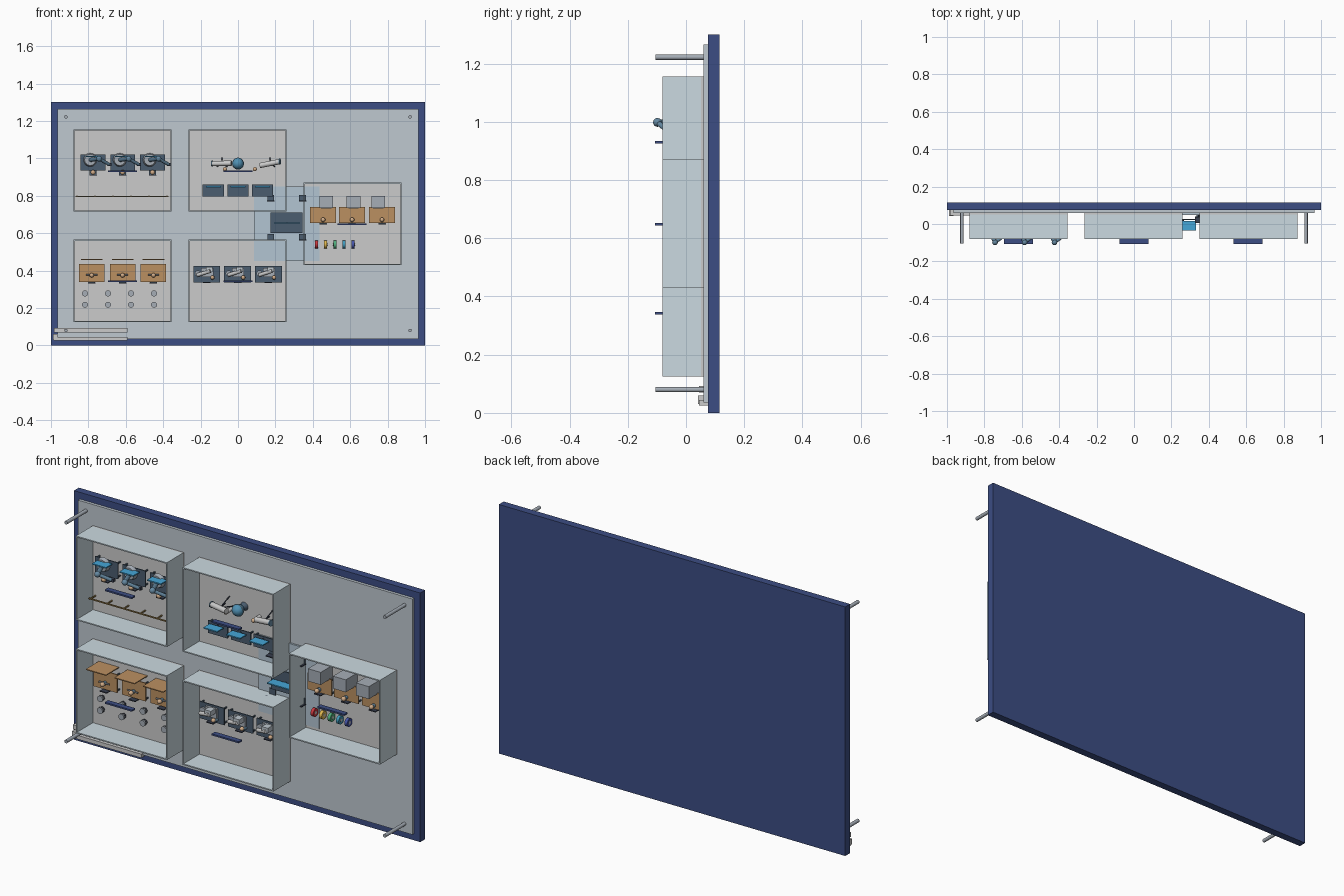
import bpy, math
from mathutils import Vector


def mat(name, r, g, b, a=1.0):
    m = bpy.data.materials.new(name)
    m.diffuse_color = (r, g, b, a)
    return m


NAVY = mat("navy", 0.045, 0.075, 0.23)
PANEL = mat("panel", 0.52, 0.58, 0.63)
GLASS = mat("wall_glass", 0.60, 0.70, 0.75, 0.9)
PAD = mat("pad_glass", 0.45, 0.56, 0.65, 0.5)
FLOOR = mat("floor", 0.72, 0.71, 0.70)
SLATE = mat("slate", 0.07, 0.11, 0.16)
DARK = mat("dark", 0.04, 0.05, 0.08)
WOOD = mat("wood", 0.50, 0.28, 0.12)
CYAN = mat("cyan", 0.06, 0.38, 0.68)
STEEL = mat("steel", 0.38, 0.42, 0.47)
BLUE = mat("steel_blue", 0.13, 0.25, 0.36)
GLOBE = mat("globe_blue", 0.08, 0.28, 0.45)
WHITE = mat("white", 0.85, 0.85, 0.83)
TAN = mat("tan", 0.65, 0.42, 0.25)
BRASS = mat("brass", 0.30, 0.20, 0.07)


def finish(ob, name, m):
    ob.name = name
    ob.data.materials.append(m)
    return ob


def box(name, x0, x1, y0, y1, z0, z1, m):
    bpy.ops.mesh.primitive_cube_add(size=1, location=((x0+x1)/2, (y0+y1)/2, (z0+z1)/2))
    ob = bpy.context.object
    ob.scale = (x1-x0, y1-y0, z1-z0)
    bpy.ops.object.transform_apply(location=False, rotation=False, scale=True)
    return finish(ob, name, m)


def rod(name, p, q, r, m, r2=None, n=20):
    p, q = Vector(p), Vector(q)
    d = q - p
    bpy.ops.mesh.primitive_cone_add(vertices=n, radius1=r, radius2=r if r2 is None else r2,
                                    depth=d.length, location=(p+q)/2)
    ob = bpy.context.object
    ob.rotation_euler = d.to_track_quat('Z', 'Y').to_euler()
    bpy.ops.object.shade_smooth_by_angle()
    return finish(ob, name, m)


def ball(name, c, r, m):
    bpy.ops.mesh.primitive_uv_sphere_add(segments=20, ring_count=12, radius=r, location=c)
    bpy.ops.object.shade_smooth()
    return finish(bpy.context.object, name, m)


def ring(name, c, r, t, m, axis='Y'):
    rot = (math.pi/2, 0, 0) if axis == 'Y' else (0, math.pi/2, 0)
    bpy.ops.mesh.primitive_torus_add(location=c, rotation=rot, major_radius=r, minor_radius=t,
                                     major_segments=24, minor_segments=8)
    bpy.ops.object.shade_smooth()
    return finish(bpy.context.object, name, m)


FY = 0.052  # room floor level; "up" inside the rooms is -y


def room(name, x0, z0):
    x1, z1, t = x0+0.525, z0+0.44, 0.006
    box(name+"_floor", x0, x1, FY, 0.062, z0, z1, FLOOR)
    for i, (a, b, c, d) in enumerate(((x0, x0+t, z0, z1), (x1-t, x1, z0, z1),
                                      (x0+t, x1-t, z0, z0+t), (x0+t, x1-t, z1-t, z1))):
        box(f"{name}_wall_{i}", a, b, -0.08, FY, c, d, GLASS)


def desk(x0, x1, z0, z1, m):
    box("desk_top", x0, x1, 0.022, 0.028, z0, z1, m)
    for x in (x0+0.004, x1-0.010):
        for z in (z0+0.004, z1-0.010):
            box("desk_leg", x, x+0.006, 0.028, FY, z, z+0.006, SLATE)


def chair(x, z):
    box("chair_seat", x-0.018, x+0.018, 0.034, 0.039, z, z+0.03, SLATE)
    box("chair_back", x-0.02, x+0.02, 0.005, 0.039, z-0.005, z, DARK)
    rod("chair_post", (x, 0.039, z+0.015), (x, FY, z+0.015), 0.004, DARK)


def monitor(x, z, w=0.08, top=-0.04, bot=0.012):
    box("monitor", x-w/2, x+w/2, top, bot, z-0.003, z+0.003, CYAN)
    rod("monitor_stand", (x, bot, z), (x, 0.022, z), 0.004, DARK)


def sign(x, z):
    box("hanging_sign", x-0.078, x+0.078, -0.106, -0.078, z-0.004, z+0.004, NAVY)


# backing board, panel and corner posts
box("backing_board", -1, 1, 0.075, 0.115, 0, 1.3, NAVY)
box("base_panel", -0.965, 0.965, 0.06, 0.076, 0.035, 1.265, PANEL)
for x in (-0.92, 0.92):
    for z in (0.08, 1.222):
        rod("corner_post", (x, -0.105, z), (x, 0.06, z), 0.009, STEEL)

# legend bars in the lower corner
box("legend_bar_upper", -0.985, -0.59, 0.045, 0.075, 0.070, 0.093, FLOOR)
box("legend_bar_lower", -0.985, -0.59, 0.045, 0.075, 0.025, 0.045, FLOOR)
box("legend_end", -0.988, -0.965, 0.042, 0.075, 0.03, 0.06, WHITE)

# five open rooms
for n, x, z in (("robot_room", -0.88, 0.715), ("sky_room", -0.265, 0.715), ("print_room", 0.35, 0.43),
                ("craft_room", -0.88, 0.125), ("scope_room", -0.265, 0.125)):
    room(n, x, z)
for x, z in ((-0.617, 0.93), (0, 0.93), (0.61, 0.648), (-0.617, 0.342), (0, 0.342)):
    sign(x, z)

# robot room: desks with turntables, arms and screens
for x in (-0.775, -0.617, -0.457):
    desk(x-0.066, x+0.066, 0.935, 1.02, SLATE)
    rod("arm_base", (x-0.015, 0.022, 0.992), (x-0.015, 0.002, 0.992), 0.036, STEEL, 0.030)
    monitor(x, 1.010)
    rod("arm_lower", (x-0.012, 0.005, 0.992), (x+0.032, -0.098, 0.998), 0.011, BLUE)
    ball("arm_elbow", (x+0.032, -0.098, 0.998), 0.015, BLUE)
    rod("arm_upper", (x+0.032, -0.098, 0.998), (x+0.085, -0.06, 0.968), 0.009, BLUE)
    box("arm_gripper", x+0.078, x+0.098, -0.062, -0.045, 0.958, 0.974, DARK)
    chair(x, 0.912)
    ball("worker_head", (x, 0.0, 0.925), 0.013, TAN)
    rod("worker_body", (x, 0.034, 0.925), (x, 0.008, 0.925), 0.011, BLUE)

# barrier rail in the robot room
box("barrier_rail", -0.868, -0.372, 0.008, 0.014, 0.794, 0.800, BRASS)
for i in range(6):
    x = -0.86 + i*0.096
    rod("barrier_post", (x, 0.012, 0.797), (x, FY, 0.797), 0.004, BRASS, n=10)

# sky room: telescopes, globe and screen desks
for sx, x0, z0, x1, z1 in ((-0.085, -0.135, 0.972, -0.035, 0.974), (0.17, 0.118, 0.962, 0.22, 0.982)):
    rod("telescope_tube", (x0, -0.02, z0), (x1, -0.045, z1), 0.014, WHITE)
    d = 1 if sx > 0 else -1
    e = (x1, -0.045, z1) if d > 0 else (x0, -0.02, z0)
    rod("telescope_cap", e, (e[0]+d*0.006, e[1]-d*0.0015, e[2]), 0.016, BLUE)
    for k in range(3):
        a = k*2*math.pi/3 + math.pi/2
        rod("tripod_leg", (sx, -0.025, 0.972),
            (sx+0.03*math.cos(a), FY, 0.972+0.03*math.sin(a)), 0.003, DARK, n=10)
ball("globe", (0, 0.0, 0.972), 0.03, GLOBE)
ring("globe_band", (0, 0.0, 0.972), 0.03, 0.002, STEEL)
rod("globe_stand", (0, 0.028, 0.972), (0, FY, 0.972), 0.012, SLATE, 0.022)
for x in (-0.07, 0.09):
    ball("visitor_head", (x, 0.0, 0.942), 0.011, TAN)
    rod("visitor_body", (x, FY, 0.942), (x, 0.008, 0.942), 0.010, WHITE)
for x in (-0.132, 0, 0.131):
    desk(x-0.057, x+0.057, 0.795, 0.860, SLATE)
    monitor(x, 0.848)

# print room: desks, printers, coloured spools
for x, px in ((0.455, 0.472), (0.61, 0.617), (0.77, 0.75)):
    desk(x-0.07, x+0.07, 0.655, 0.740, WOOD)
    box("printer", px-0.037, px+0.037, -0.045, FY, 0.735, 0.800, STEEL)
    box("printer_window", px-0.027, px+0.027, -0.028, 0.002, 0.732, 0.736, PANEL)
    chair(x, 0.652)
    ball("maker_head", (x, 0.0, 0.672), 0.012, TAN)
    rod("maker_body", (x, 0.034, 0.672), (x, 0.008, 0.672), 0.010, BLUE)
spools = (("red", 0.6, 0.04, 0.05), ("yellow", 0.75, 0.48, 0.08), ("green", 0.08, 0.42, 0.2),
          ("teal", 0.05, 0.32, 0.5), ("indigo", 0.06, 0.09, 0.4))
for i, c in enumerate(spools):
    x = 0.42 + i*0.049
    rod("spool_"+c[0], (x-0.008, 0.030, 0.54), (x+0.008, 0.030, 0.54), 0.021, mat("spool_"+c[0], *c[1:]))
    rod("spool_core", (x-0.009, 0.030, 0.54), (x+0.009, 0.030, 0.54), 0.008, WHITE)

# craft room: work benches, upright tool boards and stools
for x in (-0.782, -0.617, -0.452):
    desk(x-0.068, x+0.068, 0.340, 0.435, WOOD)
    box("tool_board", x-0.058, x+0.058, -0.055, FY, 0.456, 0.461, WOOD)
    chair(x, 0.335)
    ball("crafter_head", (x, -0.002, 0.375), 0.012, TAN)
    rod("crafter_body", (x, 0.022, 0.375), (x, 0.006, 0.375), 0.010, BLUE)
    rod("crafter_arms", (x-0.03, 0.012, 0.378), (x+0.03, 0.012, 0.378), 0.004, STEEL)
for i in range(4):
    for z in (0.278, 0.217):
        x = -0.818 + i*0.123
        rod("stool_seat", (x, 0.036, z), (x, 0.028, z), 0.016, STEEL)
        rod("stool_post", (x, FY, z), (x, 0.036, z), 0.005, DARK)
        ring("stool_foot", (x, 0.049, z), 0.012, 0.002, DARK)

# scope room: desks with microscopes
for x in (-0.167, -0.002, 0.163):
    desk(x-0.072, x+0.072, 0.337, 0.425, SLATE)
    box("scope_base", x-0.03, x+0.035, 0.010, 0.022, 0.365, 0.415, STEEL)
    box("scope_body", x-0.005, x+0.03, -0.03, 0.010, 0.392, 0.418, PANEL)
    rod("scope_tube", (x-0.05, 0.0, 0.376), (x+0.02, -0.03, 0.398), 0.010, WHITE)
    rod("scope_dish", (x-0.048, 0.022, 0.385), (x-0.048, 0.012, 0.385), 0.016, STEEL)
    ball("viewer_head", (x+0.03, -0.008, 0.363), 0.011, TAN)
    rod("viewer_body", (x+0.03, FY, 0.357), (x+0.03, 0.0, 0.357), 0.009, BLUE)
    chair(x, 0.338)

# central hub between the rooms
box("hub_pad", 0.085, 0.435, 0.048, 0.058, 0.45, 0.85, PAD)
desk(0.175, 0.345, 0.60, 0.71, SLATE)
monitor(0.262, 0.655, 0.14, -0.035, 0.016)
for x in (0.175, 0.345):
    for z in (0.565, 0.775):
        chair(x, z)
